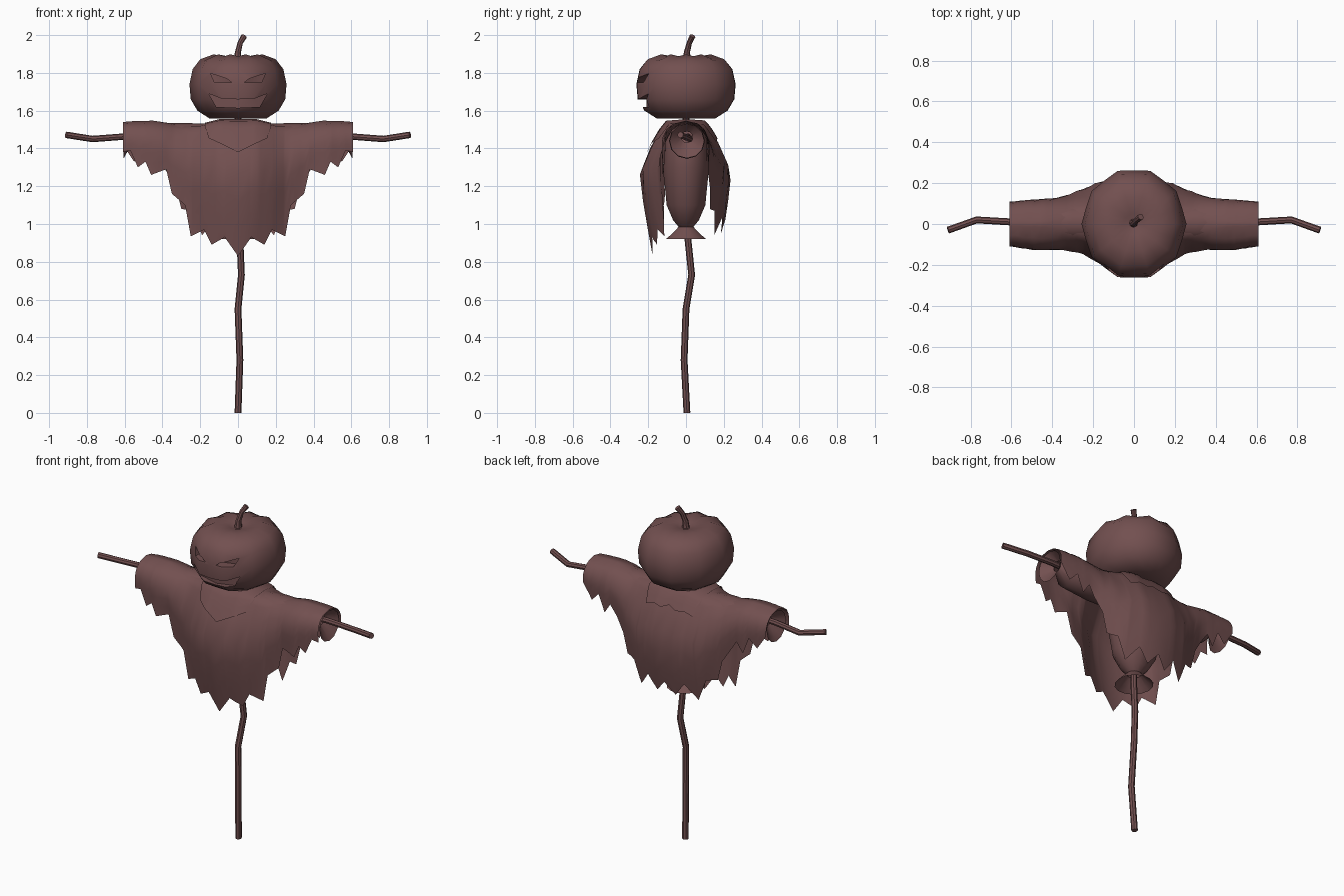
import bpy, bmesh, math
from mathutils import Vector

if "Cube" in bpy.data.objects:
    bpy.data.objects.remove(bpy.data.objects["Cube"])

mat = bpy.data.materials.new("brown_cloth")
mat.diffuse_color = (0.17, 0.08, 0.08, 1)
mat.use_nodes = True
mat.node_tree.nodes["Principled BSDF"].inputs["Base Color"].default_value = mat.diffuse_color


def finish(ob, angle=40):
    ob.data.materials.append(mat)
    bpy.ops.object.select_all(action='DESELECT')
    ob.select_set(True)
    bpy.context.view_layer.objects.active = ob
    bpy.ops.object.shade_smooth_by_angle(angle=math.radians(angle))


def from_bmesh(name, bm):
    me = bpy.data.meshes.new(name)
    bm.to_mesh(me)
    bm.free()
    ob = bpy.data.objects.new(name, me)
    bpy.context.collection.objects.link(ob)
    return ob


def skin(name, rings, closed=True, caps=True):
    """Bridge a list of equal-length point rows."""
    bm = bmesh.new()
    rows = [[bm.verts.new(p) for p in r] for r in rings]
    n = len(rows[0])
    for a, b in zip(rows, rows[1:]):
        for i in range(n if closed else n - 1):
            j = (i + 1) % n
            bm.faces.new((a[i], a[j], b[j], b[i]))
    if caps:
        bm.faces.new(rows[0][::-1])
        bm.faces.new(rows[-1])
    bmesh.ops.remove_doubles(bm, verts=bm.verts, dist=0.0002)
    if closed:
        bmesh.ops.recalc_face_normals(bm, faces=bm.faces)
    return from_bmesh(name, bm)


def tube(name, pts, radii, sides=8):
    pts = [Vector(p) for p in pts]
    rings = []
    for i, p in enumerate(pts):
        d = (pts[min(i + 1, len(pts) - 1)] - pts[max(i - 1, 0)]).normalized()
        u = d.cross(Vector((0, 1, 0))).normalized()
        v = d.cross(u)
        rings.append([p + radii[i] * (u * math.cos(a) + v * math.sin(a))
                      for a in (2 * math.pi * k / sides for k in range(sides))])
    finish(skin(name, rings))


def lerp(tab, x):
    if x <= tab[0][0]:
        return tab[0][1]
    for (x0, y0), (x1, y1) in zip(tab, tab[1:]):
        if x <= x1:
            return y0 + (y1 - y0) * (x - x0) / (x1 - x0)
    return tab[-1][1]


# Crooked post, arms and pumpkin stem
tube("post", [(0, .005, 0), (.01, -.01, .28), (0, 0, .55), (.018, .03, .73),
              (.01, .01, .92), (0, 0, 1.2), (0, 0, 1.62)], [.018] * 7)
tube("arm_pole", [(-.91, -.03, 1.472), (-.77, .02, 1.45), (-.6, .01, 1.463), (0, 0, 1.46),
                  (.6, .01, 1.463), (.77, .02, 1.45), (.91, -.03, 1.472)], [.017] * 7)
tube("stem", [(-.003, .005, 1.85), (0, .005, 1.91), (.012, .018, 1.96), (.033, .035, 1.995)],
     [.024, .016, .014, .016])

# Ribbed pumpkin head
profile = [(.004, 1.866), (.05, 1.883), (.13, 1.898), (.2, 1.872), (.24, 1.82), (.257, 1.74),
           (.25, 1.66), (.215, 1.6), (.15, 1.558), (.06, 1.565), (.004, 1.58)]
rings = []
for r, z in profile:
    ring = []
    for k in range(20):
        a = k * math.pi / 10
        g = .96 if k % 2 else 1
        dz = -.01 if k % 2 and z > 1.85 and r > .1 else 0
        ring.append((r * g * math.cos(a), r * g * 1.065 * math.sin(a), z + dz))
    rings.append(ring)
pumpkin = skin("pumpkin_head", rings)

# Carved face: cutters follow the curved front
eye = [(.145, 1.797), (.125, 1.75), (.035, 1.75), (.06, 1.77)]
mouth = [(-.155, 1.69), (-.09, 1.665), (0, 1.66), (.09, 1.665), (.155, 1.69),
         (.115, 1.62), (0, 1.615), (-.115, 1.62)]
for shape in (eye, [(-x, z) for x, z in eye], mouth):
    outer = [(x, -.4, z) for x, z in shape]
    inner = [(x, -math.sqrt(.255 ** 2 - x * x) + .045, z) for x, z in shape]
    cutter = skin("face_cutter", [outer, inner])
    bm = bmesh.new()
    bm.from_mesh(cutter.data)
    bmesh.ops.triangulate(bm, faces=bm.faces)
    bm.to_mesh(cutter.data)
    bm.free()
    cutter.hide_render = True
    mod = pumpkin.modifiers.new("carve", 'BOOLEAN')
    mod.operation, mod.solver, mod.object = 'DIFFERENCE', 'EXACT', cutter
    bpy.context.view_layer.objects.active = pumpkin
    bpy.ops.object.modifier_apply(modifier=mod.name)
    bpy.data.objects.remove(cutter)
finish(pumpkin, 55)

# Tied sack body with flared end
body = [(1.535, .1, .085), (1.44, .17, .115), (1.3, .17, .125), (1.1, .13, .105),
        (1.02, .08, .07), (.985, .04, .04), (.94, .085, .085), (.92, .105, .11)]
finish(skin("body_sack", [[(rx * math.cos(k * math.pi / 7), ry * math.sin(k * math.pi / 7), z)
                           for k in range(14)] for z, rx, ry in body], caps=False))

# Sleeves tied around the arms
sleeve = [(.12, .09, 1.44), (.3, .095, 1.44), (.48, .085, 1.445), (.55, .03, 1.46),
          (.59, .075, 1.45), (.605, .092, 1.44)]
for side, s in (("left", -1), ("right", 1)):
    finish(skin(side + "_sleeve", [[(s * x, .005 + r * math.cos(k * math.pi / 6),
                                     z + r * math.sin(k * math.pi / 6)) for k in range(12)]
                                   for x, r, z in sleeve], caps=False))

# Ragged cloak: draped cross-sections along x
TOP = [(0, 1.55), (.1, 1.55), (.2, 1.525), (.3, 1.525), (.45, 1.547), (.55, 1.545), (.61, 1.54)]
FRONT = [(0, .83), (.07, .93), (.14, .89), (.18, .97), (.25, .935), (.28, 1.1), (.35, 1.16),
         (.38, 1.29), (.46, 1.26), (.49, 1.33), (.53, 1.3), (.57, 1.39), (.61, 1.38)]
BACK = [(0, 1.02), (.06, .95), (.12, 1.03), (.19, .94), (.24, 1.07), (.3, 1.08), (.33, 1.2),
        (.38, 1.28), (.42, 1.34), (.46, 1.28), (.5, 1.38), (.55, 1.33), (.61, 1.42)]
DEPTH = {-1: [(0, .245), (.1, .232), (.18, .195), (.25, .15), (.35, .13), (.48, .13), (.61, .11)],
         1: [(0, .24), (.1, .233), (.2, .2), (.3, .155), (.38, .13), (.61, .11)]}
MID = [(0, 0), (.01, .4), (.07, .54), (.2, .76), (.4, 1), (.7, .9), (1, .72)]
ARM = [(0, 0), (.06, .5), (.2, .8), (.4, .96), (.6, 1), (1, .95)]
MEAN = [(0, .7), (.2, .6), (.28, .45), (.38, .26), (.61, .17)]


def drape(x, drop, side):
    """Depth of the cloth at a given x and distance below the ridge."""
    a = abs(x)
    s = drop / lerp(MEAN, a)
    w = min(max((a - .2) / .25, 0), 1)
    return side * lerp(DEPTH[side], a) * (lerp(MID, s) * (1 - w) + lerp(ARM, s) * w)


def cloth(name, front, back, steps, lift=0):
    half = sorted({x for x, _ in front + back + TOP if x <= front[-1][0]})
    xs = [-x for x in half[:0:-1]] + half
    rings = []
    for x in xs:
        top = lerp(TOP, abs(x))
        row = []
        for side, hem in ((-1, front), (1, back)):
            h = top - lerp(hem, abs(x))
            part = [(x, drape(x, h * t, side) + side * lift * min(1, t * 20), top - h * t + lift * .7)
                    for t in steps]
            row += part[::-1] if side < 0 else part[1:]
        rings.append(row)
    finish(skin(name, rings, closed=False, caps=False), 50)


cloth("ragged_cloak", FRONT, BACK, [0, .012, .07, .2, .4, .6, .8, 1])

# Pointed collar lying on the cloak
cloth("collar", [(0, 1.375), (.08, 1.415), (.155, 1.45), (.175, 1.51)],
      [(0, 1.46), (.05, 1.44), (.1, 1.45), (.155, 1.43), (.175, 1.5)],
      [0, .06, .3, .65, 1], .007)
